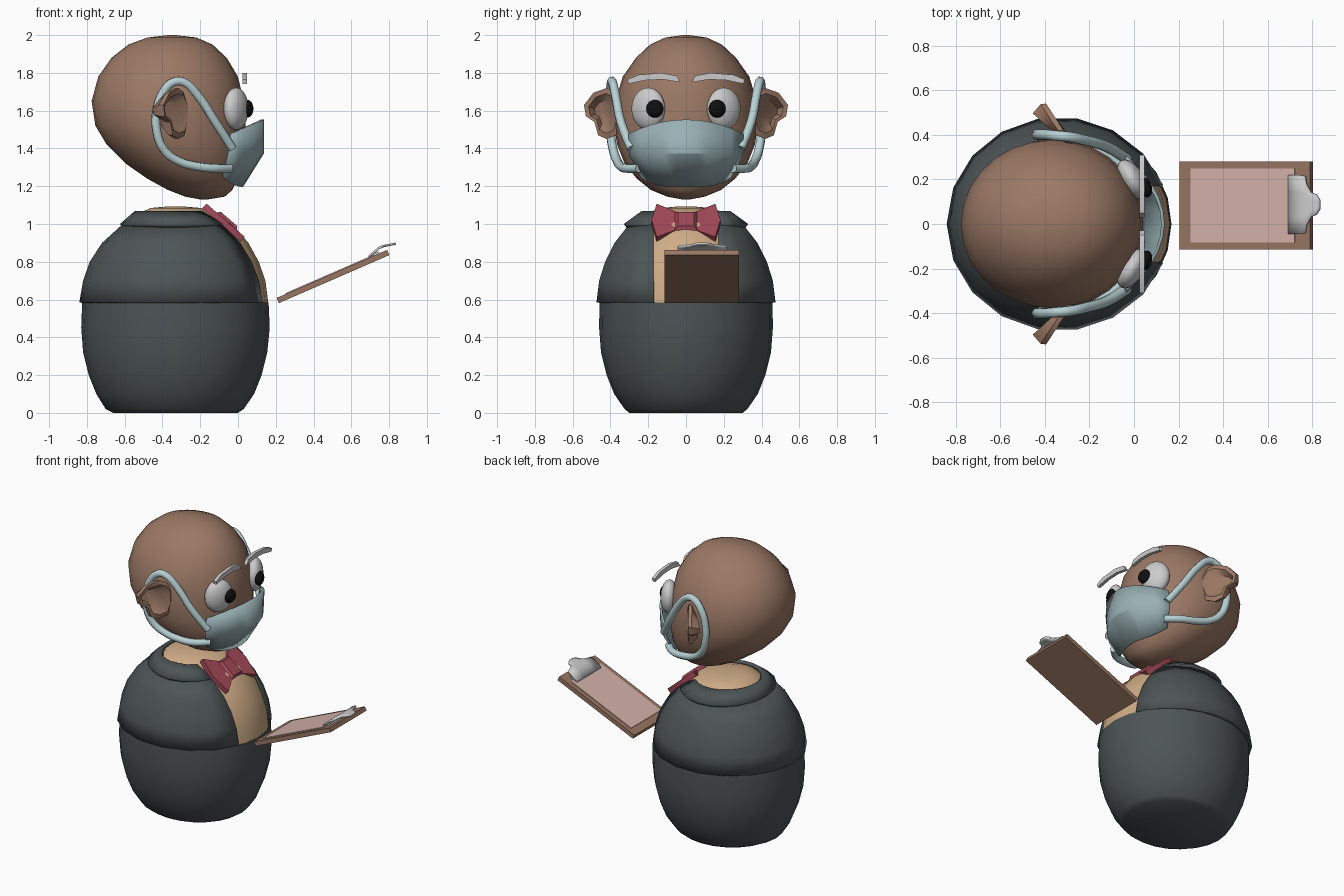
import bpy, bmesh, math
from mathutils import Matrix, Vector

if "Cube" in bpy.data.objects:
    bpy.data.objects.remove(bpy.data.objects["Cube"])


def material(name, rgb):
    m = bpy.data.materials.new(name)
    m.diffuse_color = (*rgb, 1)
    m.use_nodes = True
    m.node_tree.nodes["Principled BSDF"].inputs["Base Color"].default_value = m.diffuse_color
    return m


SKIN = material("skin", (0.33, 0.19, 0.13))
CLOTH = material("dark_cloth", (0.075, 0.09, 0.093))
SHIRT = material("shirt_tan", (0.62, 0.41, 0.24))
MASK = material("mask_blue", (0.32, 0.44, 0.46))
STRAP = material("strap_blue", (0.48, 0.63, 0.65))
TIE = material("tie_red", (0.36, 0.065, 0.095))
WOOD = material("board_brown", (0.31, 0.18, 0.12))
PAPER = material("paper", (0.66, 0.44, 0.40))
WHITE = material("eye_white", (0.75, 0.75, 0.75))
BLACK = material("pupil_black", (0.005, 0.005, 0.005))


def make(name, bm, mat=None, angle=40, thick=0, offset=-1):
    bmesh.ops.recalc_face_normals(bm, faces=bm.faces)
    me = bpy.data.meshes.new(name)
    bm.to_mesh(me)
    bm.free()
    ob = bpy.data.objects.new(name, me)
    bpy.context.collection.objects.link(ob)
    if mat:
        me.materials.append(mat)
    if thick:
        mod = ob.modifiers.new("thickness", "SOLIDIFY")
        mod.thickness, mod.offset = thick, offset
    bpy.ops.object.select_all(action="DESELECT")
    bpy.context.view_layer.objects.active = ob
    ob.select_set(True)
    bpy.ops.object.shade_smooth_by_angle(angle=math.radians(angle))
    return ob


def skin_rows(rows, closed):
    """Join equal-length rows of points with quads."""
    bm = bmesh.new()
    vs = [[bm.verts.new(p) for p in r] for r in rows]
    n = len(rows[0])
    for a, b in zip(vs, vs[1:]):
        for i in range(n if closed else n - 1):
            j = (i + 1) % n
            bm.faces.new((a[i], a[j], b[j], b[i]))
    if closed:
        bm.faces.new(vs[0])
        bm.faces.new(vs[-1])
    return bm


def loft(table, n, gap=0):
    """Elliptic rings (z, back x, front x, half width); gap opens the front."""
    rows = []
    for z, x0, x1, hy in table:
        a0 = math.asin(gap / hy) if gap else 0
        k = n if gap else n - 1
        step = (2 * math.pi - 2 * a0) / n
        rows.append([((x0 + x1) / 2 + (x1 - x0) / 2 * math.cos(a0 + i * step),
                      hy * math.sin(a0 + i * step), z) for i in range(k + 1)])
    return skin_rows(rows, not gap)


def ball(name, loc, radii, turn, mat):
    bm = bmesh.new()
    bmesh.ops.create_uvsphere(bm, u_segments=20, v_segments=12, radius=1)
    bm.transform(Matrix.Translation(loc) @ Matrix.Rotation(turn, 4, "Z")
                 @ Matrix.Diagonal((*radii, 1)))
    return make(name, bm, mat)


def box(name, matrix, size, mat):
    bm = bmesh.new()
    bmesh.ops.create_cube(bm, size=1)
    bm.transform(matrix @ Matrix.Diagonal((*size, 1)))
    return make(name, bm, mat, 30)


# Body, shirt and open jacket with collar
make("lower_body", loft([(0, -.66, .0, .30), (.02, -.70, .03, .325), (.1, -.75, .085, .38),
                         (.2, -.79, .125, .42), (.32, -.82, .155, .45), (.45, -.83, .168, .46),
                         (.585, -.825, .162, .458)], 24), CLOTH)
make("shirt", loft([(.585, -.80, .16, .44), (.7, -.785, .145, .43), (.8, -.75, .11, .40),
                    (.9, -.685, .055, .35), (1, -.58, -.03, .27), (1.06, -.52, -.13, .205),
                    (1.085, -.46, -.2, .13), (1.092, -.38, -.28, .05)], 24), SHIRT)
make("jacket", loft([(.585, -.84, .165, .48), (.7, -.82, .145, .465), (.8, -.785, .11, .432),
                     (.9, -.72, .055, .38), (1, -.61, -.03, .30)], 16, .175), CLOTH, thick=.02)
make("collar", loft([(1, -.625, -.03, .33), (1.07, -.545, -.12, .235)], 16, .175),
     CLOTH, thick=.025)

# Egg-shaped head leaning forward
make("head", loft([(2, -.37, -.33, .02), (1.987, -.48, -.22, .11), (1.95, -.58, -.135, .19),
                   (1.88, -.67, -.06, .265), (1.78, -.74, .0, .335), (1.65, -.775, .03, .375),
                   (1.52, -.755, .04, .38), (1.42, -.695, .04, .365), (1.32, -.595, .03, .325),
                   (1.24, -.48, .0, .26), (1.18, -.37, -.03, .185), (1.145, -.28, -.07, .10),
                   (1.13, -.2, -.16, .02)], 28), SKIN, 60)

EAR = [(.35, 1.64), (.38, 1.70), (.42, 1.72), (.49, 1.695), (.54, 1.63), (.53, 1.57),
       (.485, 1.54), (.465, 1.47), (.42, 1.45), (.37, 1.47), (.35, 1.55)]
BROW = [(.03, 1.75), (.05, 1.785), (.13, 1.8), (.25, 1.79), (.31, 1.765), (.305, 1.742),
        (.21, 1.762), (.12, 1.765)]
LOOP = [(-.03, .29, 1.40), (-.12, .345, 1.54), (-.22, .375, 1.69), (-.29, .39, 1.752),
        (-.34, .395, 1.752), (-.395, .40, 1.70), (-.43, .40, 1.60), (-.43, .40, 1.49),
        (-.39, .385, 1.39), (-.32, .365, 1.335), (-.22, .345, 1.305), (-.12, .315, 1.295),
        (-.04, .25, 1.295)]

for side, s in (("left", 1), ("right", -1)):
    # Cupped ear: back ring, outer rim, inner lip, hollow
    def ear_ring(scale, dx):
        return [(-.29 - .65 * (y - .38) + dx, s * (.43 + (y - .43) * scale),
                 1.59 + (z - 1.59) * scale) for y, z in EAR]
    make(side + "_ear", skin_rows([ear_ring(.6, -.06), ear_ring(.97, -.025), ear_ring(1, 0),
                                   ear_ring(.78, .005), ear_ring(.5, -.035)], True), SKIN)

    # Eye, pupil and brow
    ball(side + "_eye", (-.01, s * .2, 1.61), (.055, .097, .112), s * .5, WHITE)
    ball(side + "_pupil", (.05, s * .165, 1.61), (.03, .047, .047), s * .3, BLACK)
    make(side + "_brow", skin_rows([[(x, s * y, z) for y, z in BROW] for x in (.025, .047)],
                                   True), angle=30)

    # Strap looped behind the ear
    cu = bpy.data.curves.new(side + "_mask_strap", "CURVE")
    cu.dimensions = "3D"
    cu.bevel_depth, cu.bevel_resolution, cu.resolution_u = .024, 2, 4
    cu.use_fill_caps = True
    sp = cu.splines.new("BEZIER")
    sp.bezier_points.add(len(LOOP) - 1)
    for p, (x, y, z) in zip(sp.bezier_points, LOOP):
        p.co = (x, s * y, z)
        p.handle_left_type = p.handle_right_type = "AUTO"
    cu.materials.append(STRAP)
    bpy.context.collection.objects.link(bpy.data.objects.new(side + "_mask_strap", cu))

# Face mask: curved sheet with a crease across the middle
us = [i / 5 - 1 for i in range(11)]
make("face_mask", skin_rows([
    [(.13 - .165 * u * u, .30 * u, 1.553 - .075 * u * u) for u in us],
    [(.13 - .18 * u * u, .295 * u, 1.375 - .01 * u * u) for u in us],
    [(.02 - .10 * u * u, .235 * u, 1.2 + .05 * u ** 4) for u in us]], False),
    MASK, 30, thick=.015, offset=0)

# Bow tie lying on the sloped chest
def slope(y, z, d):
    return (-.08 - 1.15 * (z - 1.01) + d, y, z + d)

for side, s in (("left", 1), ("right", -1)):
    wing = [(.03, 1.045), (.155, 1.095), (.183, 1.01), (.155, .92), (.03, .965)]
    make(side + "_bow_wing", skin_rows([[slope(s * y, z, d) for y, z in wing]
                                        for d in (-.012, .012)], True), TIE, 30)
knot = [(-.06, 1.05), (.06, 1.05), (.06, .955), (-.06, .955)]
small = [(y * .7, 1.003 + (z - 1.003) * .8) for y, z in knot]
make("bow_knot", skin_rows([[slope(y, z, -.014) for y, z in knot],
                            [slope(y, z, .01) for y, z in knot],
                            [slope(y, z, .024) for y, z in small]], True), TIE, 20)

# Clipboard, paper and clip
tilt = Matrix.Translation((.503, .083, .722)) @ Matrix.Rotation(-math.radians(23.5), 4, "Y")
box("clipboard", tilt, (.638, .395, .03), WOOD)
box("paper_sheet", tilt @ Matrix.Translation((-.01, 0, .017)), (.51, .33, .005), PAPER)
clip = [(.695, .828, .132), (.745, .872, .132), (.768, .882, .128), (.775, .884, .09),
        (.795, .888, .055), (.82, .893, .045), (.835, .896, .02)]
make("clip", skin_rows([[(x, .087 + h * k, z) for k in (-1, -.4, .4, 1)]
                        for x, z, h in clip], False), None, 30, thick=.012, offset=0)
# Folded foot holding the paper down
box("clip_foot", tilt @ Matrix.Translation((.245, .004, .02)), (.06, .264, .012), None)
